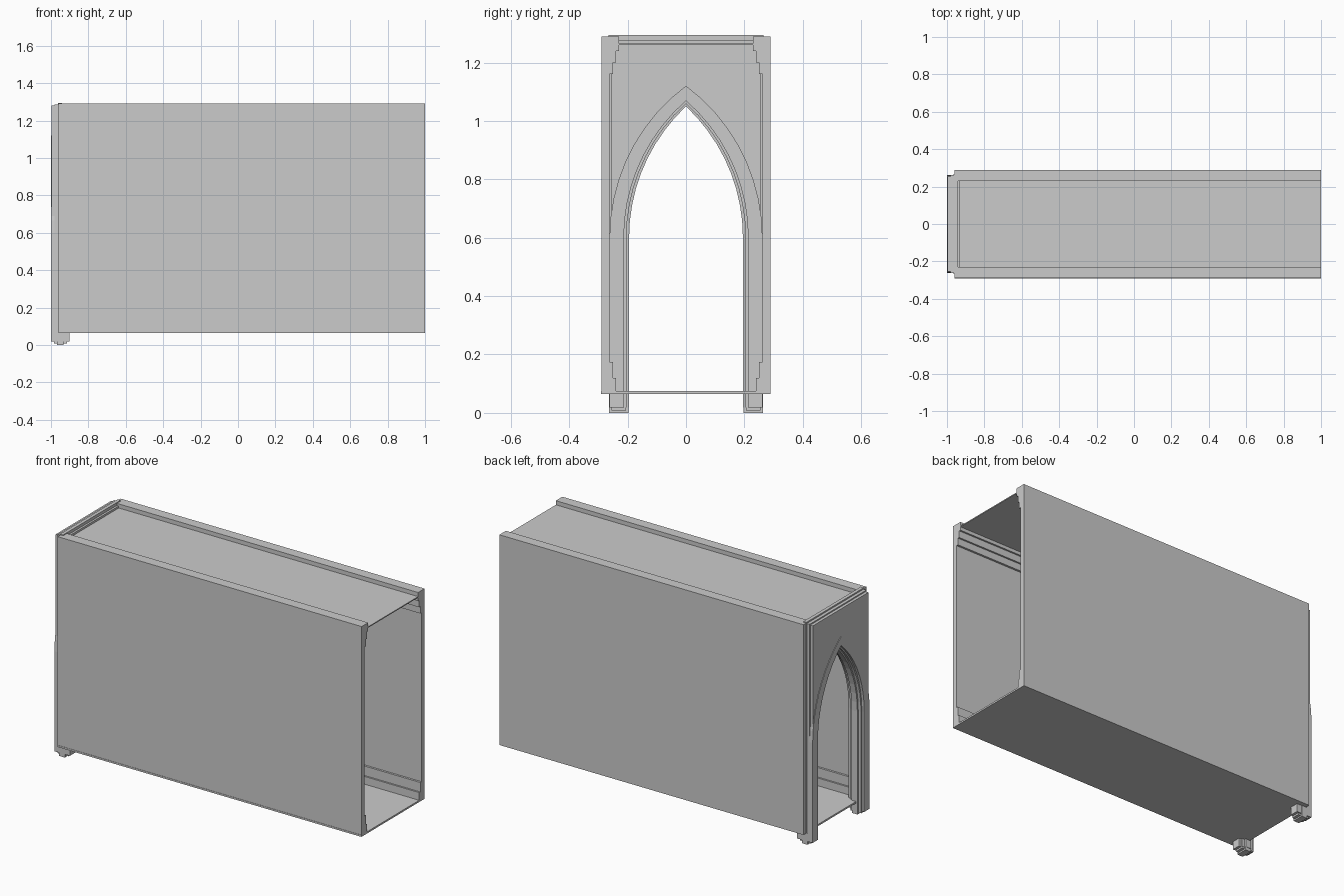
import bpy, bmesh, math

if "Cube" in bpy.data.objects:
    bpy.data.objects.remove(bpy.data.objects["Cube"])


def prism(name, pts, x0, x1):
    """Extrude a (y, z) outline along x."""
    bm = bmesh.new()
    face = bm.faces.new([bm.verts.new((x0, y, z)) for y, z in pts])
    ext = bmesh.ops.extrude_face_region(bm, geom=[face])
    for v in ext["geom"]:
        if isinstance(v, bmesh.types.BMVert):
            v.co.x = x1
    bmesh.ops.recalc_face_normals(bm, faces=bm.faces)
    me = bpy.data.meshes.new(name)
    bm.to_mesh(me)
    bm.free()
    ob = bpy.data.objects.new(name, me)
    bpy.context.collection.objects.link(ob)
    return ob


def rect(y0, y1, z0, z1):
    return [(y0, z0), (y1, z0), (y1, z1), (y0, z1)]


def arch(d, bottom, n=9):
    """Pointed arch line, offset d outside the opening, from -y foot to +y foot."""
    w, spring, apex = 0.195 + d, 0.6, 1.05 + 1.05 * d
    h = apex - spring
    r = (h * h + w * w) / (2 * w)
    top = math.asin(h / r)
    half = [(w - r + r * math.cos(top * i / n), spring + r * math.sin(top * i / n))
            for i in range(n)]
    right = [(w, bottom)] + half
    return [(-y, z) for y, z in right] + [(0, apex)] + right[::-1]


def arch_band(name, d0, d1, x0, x1, bottom):
    prism(name, arch(d1, bottom) + arch(d0, bottom)[::-1], x0, x1)


def arch_plate(name, w, top, d, x0, x1, bottom=0.065):
    outer = [(-w, bottom), (-w, top), (w, top), (w, bottom)]
    prism(name, outer + arch(d, bottom)[::-1], x0, x1)


# Side walls with stepped cornice and skirting on the inside
wall = [(0.29, 0.07), (0.29, 1.29), (0.23, 1.29), (0.23, 1.24), (0.24, 1.24),
        (0.24, 1.2), (0.25, 1.2), (0.25, 1.16), (0.262, 1.16), (0.262, 0.175),
        (0.25, 0.175), (0.25, 0.12), (0.24, 0.12), (0.24, 0.07)]
for side, s in (("right", 1), ("left", -1)):
    prism("wall_" + side, [(s * y, z) for y, z in wall], -0.96, 1)

# Floor and recessed ceiling
prism("floor", rect(-0.292, 0.29, 0.065, 0.075), -0.96, 1)
prism("ceiling", rect(-0.232, 0.232, 1.26, 1.266), -0.94, 1)

# Stepped end wall around the doorway
arch_plate("facade_front", 0.255, 1.28, 0.05, -0.997, -0.975)
arch_plate("facade_middle", 0.262, 1.287, 0.05, -0.98, -0.96)
arch_plate("facade_cap", 0.265, 1.295, 0.05, -0.962, -0.942)
arch_plate("facade_back", 0.255, 1.278, 0.05, -0.945, -0.93)

# Stepped pointed arch ribs running down into the jambs
arch_band("arch_outer", 0.018, 0.067, -1.0, -0.9, 0.018)
arch_band("arch_middle", 0.009, 0.02, -0.985, -0.915, 0.018)
arch_band("arch_inner", 0.0, 0.01, -0.968, -0.932, 0.018)

# Stepped feet under the jambs
for side, s in (("right", 1), ("left", -1)):
    for i, (y0, y1, x0, x1, z0) in enumerate([
            (0.197, 0.264, -0.968, -0.932, 0.0), (0.206, 0.255, -0.985, -0.915, 0.008)]):
        prism(f"foot_{side}_{i}", [(s * y, z) for y, z in rect(y0, y1, z0, 0.066)], x0, x1)
